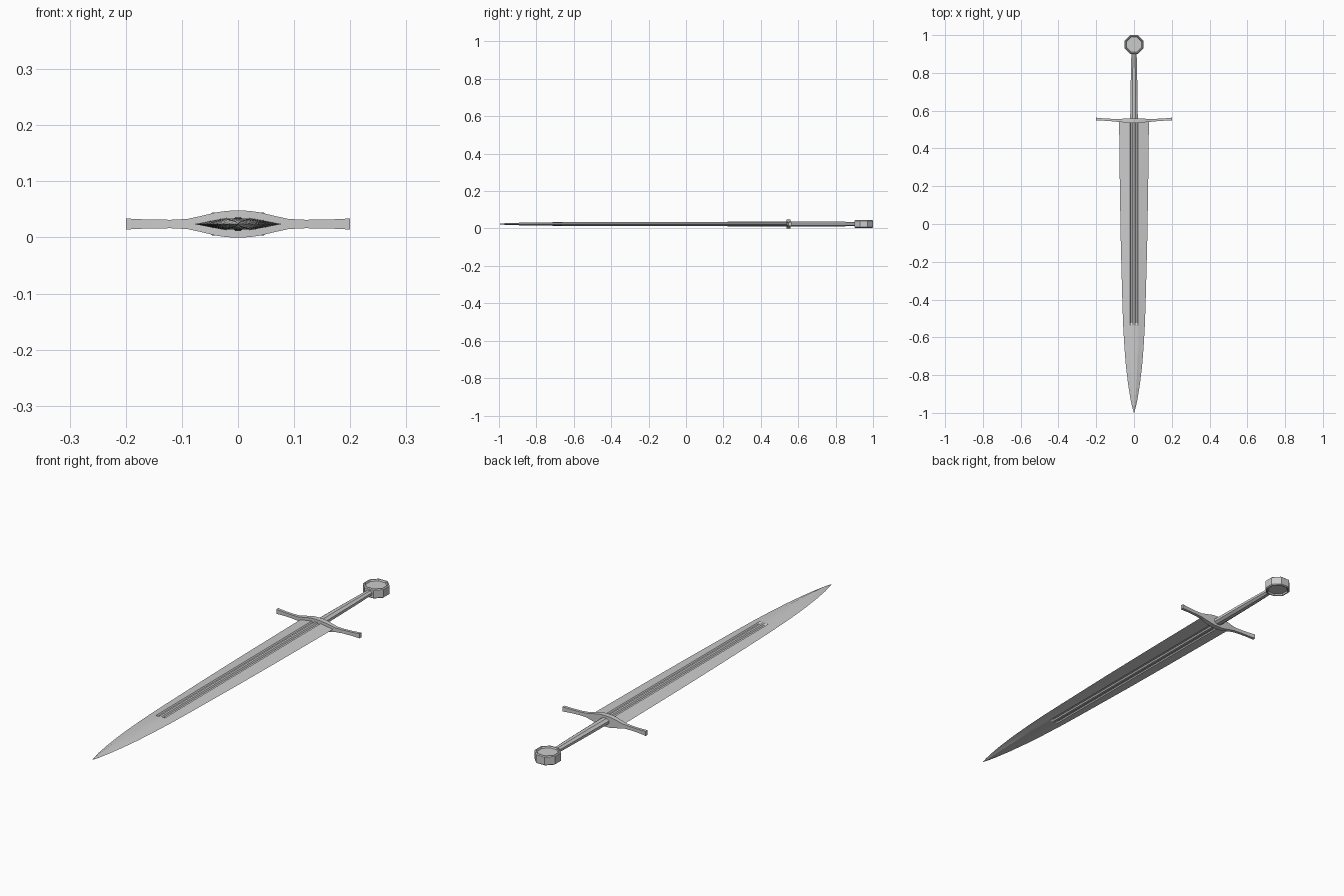
import bpy, bmesh, math

if "Cube" in bpy.data.objects:
    bpy.data.objects.remove(bpy.data.objects["Cube"])

ZC = 0.024  # mid-plane height of the sword


def make_object(name, bm):
    bmesh.ops.recalc_face_normals(bm, faces=bm.faces[:])
    mesh = bpy.data.meshes.new(name)
    bm.to_mesh(mesh)
    bm.free()
    obj = bpy.data.objects.new(name, mesh)
    obj.location.z = ZC
    bpy.context.collection.objects.link(obj)
    return obj


def smooth(obj, angle):
    bpy.ops.object.select_all(action='DESELECT')
    obj.select_set(True)
    bpy.context.view_layer.objects.active = obj
    bpy.ops.object.shade_smooth_by_angle(angle=math.radians(angle))


def loft(name, rings, caps=True):
    """Skin a list of closed rings with equal point counts."""
    bm = bmesh.new()
    rows = [[bm.verts.new(p) for p in ring] for ring in rings]
    n = len(rows[0])
    for a, b in zip(rows, rows[1:]):
        for i in range(n):
            j = (i + 1) % n
            bm.faces.new((a[i], a[j], b[j], b[i]))
    if caps:
        bm.faces.new(rows[0])
        bm.faces.new(rows[-1])
    bmesh.ops.remove_doubles(bm, verts=bm.verts[:], dist=1e-5)
    return make_object(name, bm)


# Blade: lens section with a twin-grooved fuller that stops at y = -0.53
def blade_ring(y, w, h, groove):
    s = min(1, w / 0.05)
    quarter = [(w, 0), (w * 0.6, h * 0.5), (0.021 * s, h * 0.9),
               (0.017 * s, h * 0.92 - groove), (0.009 * s, h * 0.96 - groove),
               (0.005 * s, h)]
    top = quarter + [(-x, z) for x, z in reversed(quarter)]
    bottom = [(x, -z) for x, z in reversed(top[1:-1])]
    return [(x, y, z) for x, z in top + bottom]


stations = [(0.55, 0.079, 0.0125, 0.005), (0.2, 0.075, 0.012, 0.005),
            (-0.1, 0.070, 0.0115, 0.005), (-0.4, 0.062, 0.011, 0.005),
            (-0.525, 0.058, 0.0105, 0.005), (-0.535, 0.0575, 0.0105, 0),
            (-0.65, 0.051, 0.010, 0), (-0.75, 0.043, 0.009, 0),
            (-0.85, 0.031, 0.0075, 0), (-0.93, 0.018, 0.006, 0),
            (-0.97, 0.009, 0.004, 0), (-1.0, 0.0006, 0.0006, 0)]
blade = loft("blade", [blade_ring(*s) for s in stations])
smooth(blade, 20)

# Crossguard: swells in the middle, flares slightly at the ends
# columns: x, front y, back y, half height
half = [(0, 0.536, 0.558, 0.024), (0.02, 0.536, 0.558, 0.0235),
        (0.04, 0.537, 0.558, 0.0205), (0.065, 0.539, 0.557, 0.0145),
        (0.09, 0.541, 0.556, 0.009), (0.12, 0.544, 0.557, 0.0075),
        (0.16, 0.547, 0.559, 0.008), (0.185, 0.548, 0.561, 0.009),
        (0.2, 0.549, 0.563, 0.010)]
profile = [(-x, a, b, h) for x, a, b, h in reversed(half[1:])] + half
guard = loft("crossguard", [[(x, a, -h), (x, b, -h), (x, b, h), (x, a, h)]
                            for x, a, b, h in profile])
smooth(guard, 30)


# Grip: tapered octagonal rod
def oct_ring(y, rx, rz):
    return [(rx * math.cos(math.radians(22.5 + 45 * i)), y,
             rz * math.sin(math.radians(22.5 + 45 * i))) for i in range(8)]


loft("grip", [oct_ring(0.55, 0.022, 0.015), oct_ring(0.68, 0.020, 0.015),
              oct_ring(0.80, 0.018, 0.014), oct_ring(0.91, 0.015, 0.012)])


# Pommel: octagonal disc with a shallow dish on both faces
def pommel_ring(apothem, z):
    r = apothem / math.cos(math.pi / 8)
    return [(r * math.cos(math.radians(22.5 + 45 * i)),
             0.95 + r * math.sin(math.radians(22.5 + 45 * i)), z) for i in range(8)]


upper = [(0.050, 0.017), (0.046, 0.0205), (0.042, 0.0205), (0.039, 0.014)]
section = [(a, -z) for a, z in reversed(upper)] + upper
loft("pommel", [pommel_ring(a, z) for a, z in section])
